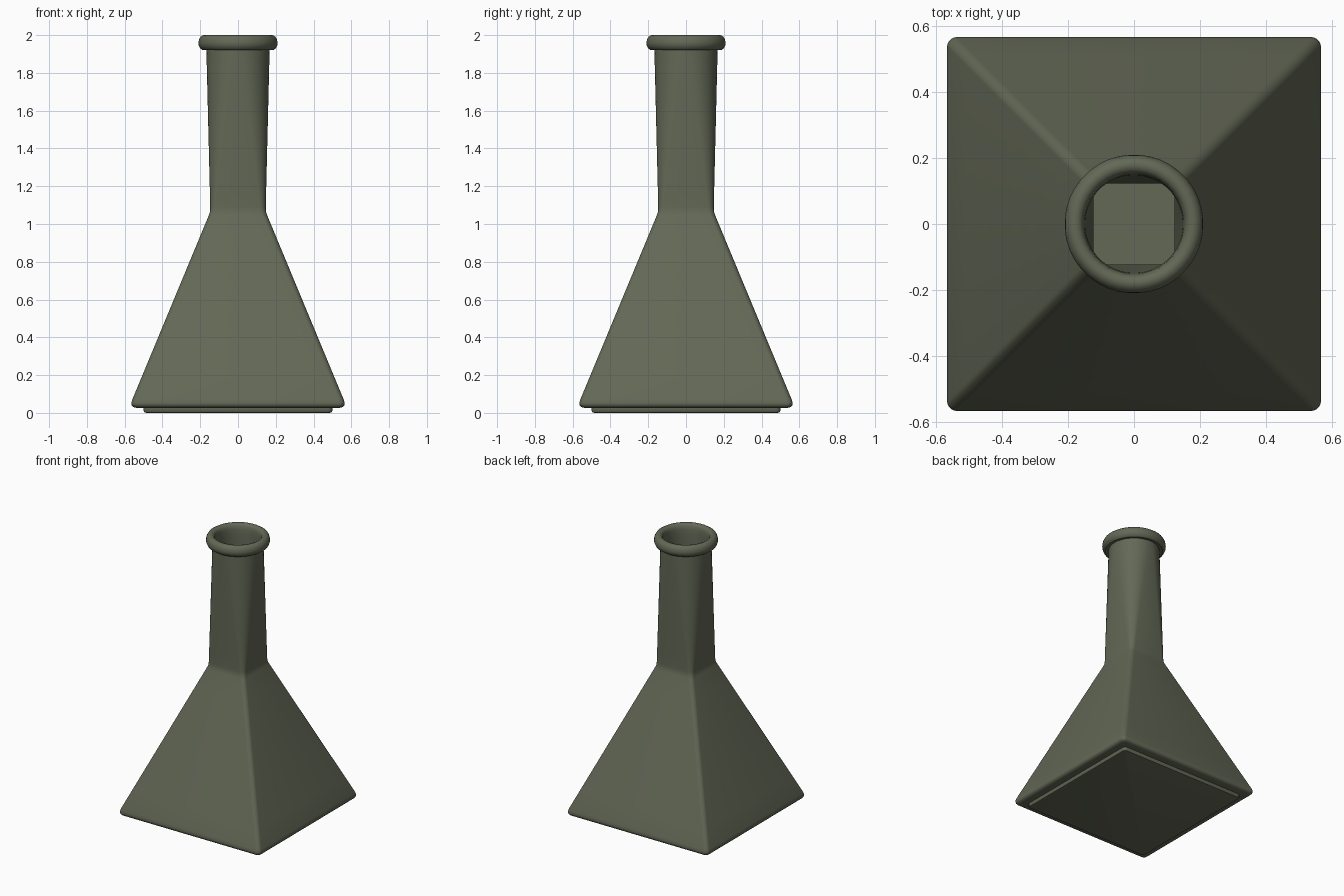
import bpy
import bmesh
from math import sin, cos, pi, radians

if "Cube" in bpy.data.objects:
    bpy.data.objects.remove(bpy.data.objects["Cube"])

ARC = 10  # steps per rounded corner


def ring(bm, half, radius, z):
    """Rounded square cross-section; a circle when radius equals half."""
    radius = min(radius, half)
    c = half - radius
    verts = []
    for q in range(4):
        mid = pi / 4 + q * pi / 2
        cx = c if cos(mid) > 0 else -c
        cy = c if sin(mid) > 0 else -c
        for i in range(ARC):
            # half-step spacing keeps points distinct on the full circle
            a = q * pi / 2 + (i + 0.5) / ARC * pi / 2
            verts.append(bm.verts.new((cx + radius * cos(a), cy + radius * sin(a), z)))
    return verts


def between(a, b, steps):
    return [tuple(p + (q - p) * i / steps for p, q in zip(a, b)) for i in range(1, steps)]


# Sections: (half width, corner radius, height), outside from foot to lip
foot = [(0.485, 0.015, 0.0), (0.495, 0.02, 0.003), (0.50, 0.025, 0.011), (0.50, 0.025, 0.027)]
body = [(0.54, 0.02, 0.027), (0.555, 0.025, 0.031), (0.563, 0.03, 0.04),
        (0.565, 0.03, 0.052), (0.560, 0.03, 0.07)]
shoulder = [(0.155, 0.03, 1.045), (0.148, 0.03, 1.065), (0.147, 0.034, 1.09)]
neck_top = (0.168, 0.168, 1.925)
lip = [(h, h, z) for h, z in [
    (0.19, 1.922), (0.202, 1.931), (0.209, 1.947), (0.21, 1.96), (0.207, 1.977),
    (0.199, 1.991), (0.187, 1.999), (0.176, 2.0), (0.164, 1.996), (0.155, 1.985), (0.151, 1.965)]]

# Inside from mouth down to floor
mouth = (0.148, 0.148, 1.93)
throat = [(0.122, 0.02, 1.08), (0.122, 0.02, 1.06)]
floor = [(0.53, 0.02, 0.075), (0.525, 0.015, 0.06)]

sections = (foot + body + between(body[-1], shoulder[0], 8) + shoulder
            + between(shoulder[-1], neck_top, 10) + [neck_top] + lip
            + [mouth] + between(mouth, throat[0], 10) + throat
            + between(throat[-1], floor[0], 4) + floor)

# Loft the bottle
bm = bmesh.new()
loops = [ring(bm, *s) for s in sections]
n = ARC * 4
for a, b in zip(loops, loops[1:]):
    for i in range(n):
        j = (i + 1) % n
        bm.faces.new((a[i], a[j], b[j], b[i]))
bm.faces.new(list(reversed(loops[0])))
bm.faces.new(loops[-1])

mesh = bpy.data.meshes.new("bottle")
bm.to_mesh(mesh)
bm.free()
bottle = bpy.data.objects.new("bottle", mesh)
bpy.context.collection.objects.link(bottle)

# Olive glass colour
mat = bpy.data.materials.new("olive")
mat.diffuse_color = (0.125, 0.138, 0.092, 1)
mat.use_nodes = True
mat.node_tree.nodes["Principled BSDF"].inputs["Base Color"].default_value = mat.diffuse_color
mesh.materials.append(mat)

bpy.context.view_layer.objects.active = bottle
bottle.select_set(True)
bpy.ops.object.shade_smooth_by_angle(angle=radians(35))
